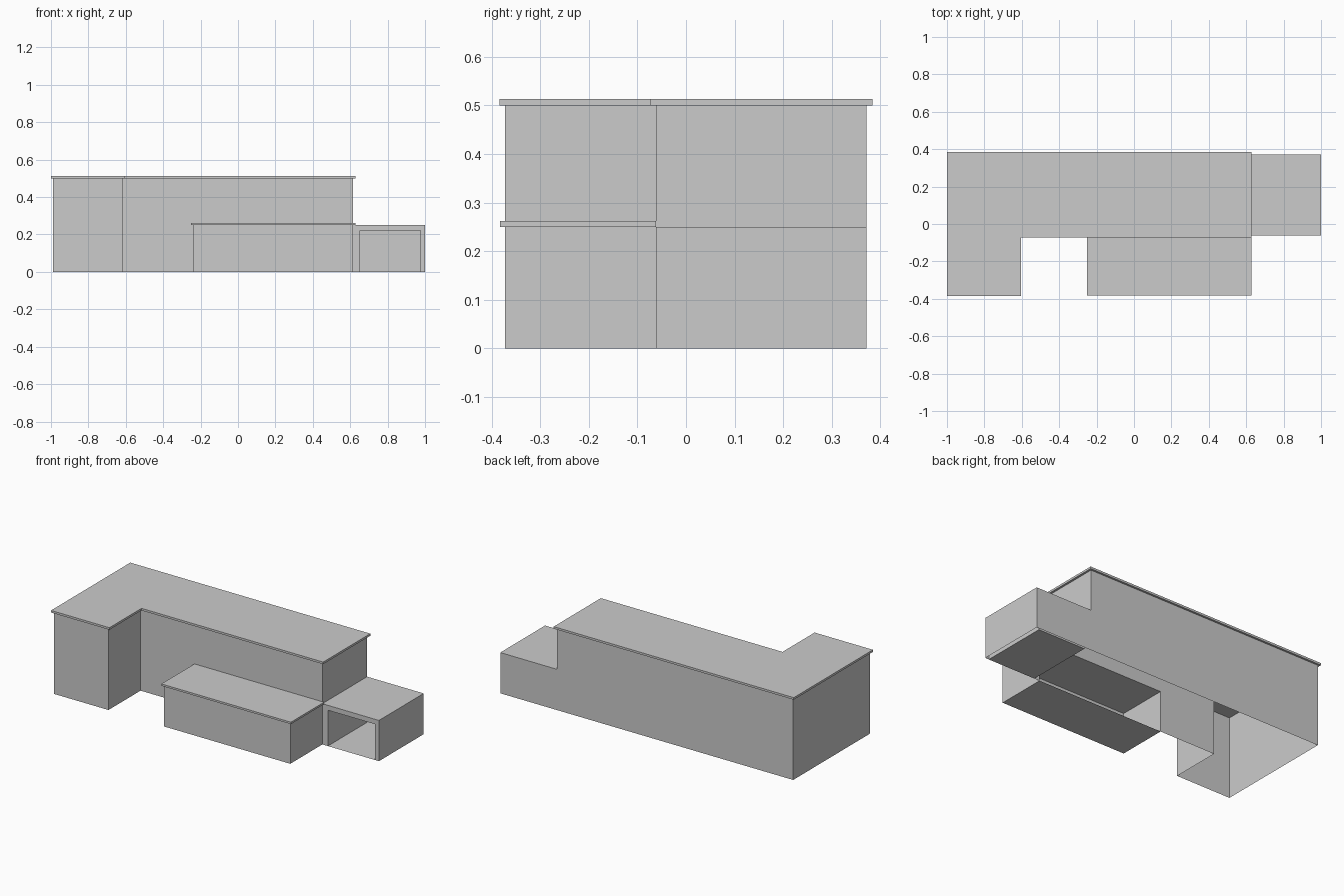
import bpy, bmesh

if "Cube" in bpy.data.objects:
    bpy.data.objects.remove(bpy.data.objects["Cube"])

# Key plan lines
LEFT, WING, ANNEX, RIGHT, END = -0.988, -0.618, -0.24, 0.616, 1.0
BACK, MID, FRONT = 0.372, -0.062, -0.373
LOW, HIGH = 0.25, 0.5


def finish(name, bm):
    bmesh.ops.remove_doubles(bm, verts=bm.verts, dist=0.0005)
    mesh = bpy.data.meshes.new(name)
    bm.to_mesh(mesh)
    bm.free()
    obj = bpy.data.objects.new(name, mesh)
    bpy.context.collection.objects.link(obj)
    return obj


def walls(bm, path, z0, z1):
    """Vertical panels along a plan path, facing to the right of travel."""
    for (ax, ay), (bx, by) in zip(path, path[1:]):
        corners = [(ax, ay, z0), (bx, by, z0), (bx, by, z1), (ax, ay, z1)]
        bm.faces.new([bm.verts.new(c) for c in corners])


def panel(bm, x0, x1, y0, y1, z, up=True):
    """Horizontal rectangle."""
    pts = [(x0, y0), (x1, y0), (x1, y1), (x0, y1)]
    if not up:
        pts.reverse()
    bm.faces.new([bm.verts.new((x, y, z)) for x, y in pts])


def slab(name, outline, z0, z1):
    """Closed flat slab from a counterclockwise outline."""
    bm = bmesh.new()
    walls(bm, outline + outline[:1], z0, z1)
    bm.faces.new([bm.verts.new((x, y, z1)) for x, y in outline])
    bm.faces.new([bm.verts.new((x, y, z0)) for x, y in reversed(outline)])
    return finish(name, bm)


# Tall L-shaped walls, open below and open into the annex and garage
bm = bmesh.new()
walls(bm, [(RIGHT, BACK), (LEFT, BACK), (LEFT, FRONT), (WING, FRONT),
           (WING, MID), (ANNEX, MID)], 0, HIGH)
walls(bm, [(ANNEX, MID), (RIGHT, MID), (RIGHT, BACK)], LOW, HIGH)

# Low front annex with a floor
walls(bm, [(ANNEX, MID), (ANNEX, FRONT), (RIGHT, FRONT), (RIGHT, MID)], 0, LOW)
panel(bm, ANNEX, RIGHT, FRONT, MID, 0, up=False)

# Garage shell with flat top
walls(bm, [(END, MID), (END, BACK), (RIGHT, BACK)], 0, LOW)
panel(bm, RIGHT, END, MID, BACK, LOW)

# Garage doorway surround and recessed bay
D0, D1, DTOP, DBACK = 0.653, 0.975, 0.22, 0.36
walls(bm, [(RIGHT, MID), (D0, MID)], 0, LOW)
walls(bm, [(D0, MID), (D1, MID)], DTOP, LOW)
walls(bm, [(D1, MID), (END, MID)], 0, LOW)
walls(bm, [(D0, MID), (D0, DBACK), (D1, DBACK), (D1, MID)], 0, DTOP)
panel(bm, D0, D1, MID, DBACK, DTOP, up=False)
panel(bm, D0, D1, MID, DBACK, 0)
finish("building_walls", bm)

# Overhanging flat roofs
slab("main_roof", [(-1, -0.384), (-0.604, -0.384), (-0.604, -0.073),
                   (0.629, -0.073), (0.629, 0.384), (-1, 0.384)], HIGH, 0.513)
slab("annex_roof", [(-0.252, -0.383), (0.627, -0.383),
                    (0.627, MID), (-0.252, MID)], LOW, 0.262)
